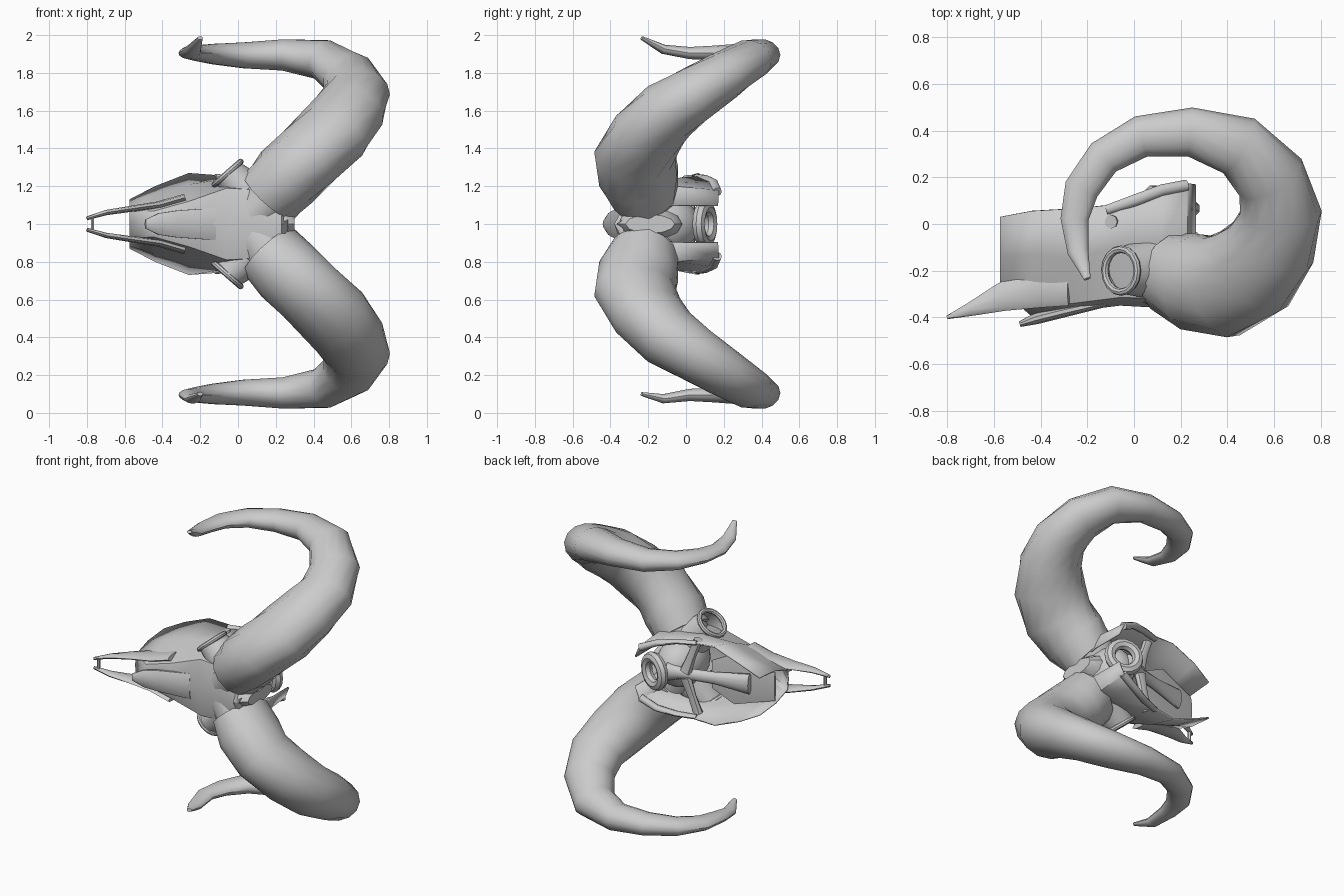
import bpy, bmesh, math
from mathutils import Vector, Matrix

cube = bpy.data.objects.get("Cube")
if cube:
    bpy.data.objects.remove(cube, do_unlink=True)

bone = bpy.data.materials.new("bone_grey")
bone.use_nodes = True
bone.diffuse_color = (0.6, 0.6, 0.6, 1)
bone.node_tree.nodes["Principled BSDF"].inputs["Base Color"].default_value = (0.6, 0.6, 0.6, 1)


def finish(name, bm, thickness=0):
    """Turn a bmesh into a smooth-shaded bone object."""
    bmesh.ops.recalc_face_normals(bm, faces=bm.faces)
    mesh = bpy.data.meshes.new(name)
    bm.to_mesh(mesh)
    bm.free()
    obj = bpy.data.objects.new(name, mesh)
    bpy.context.collection.objects.link(obj)
    mesh.materials.append(bone)
    bpy.ops.object.select_all(action='DESELECT')
    obj.select_set(True)
    bpy.context.view_layer.objects.active = obj
    bpy.ops.object.shade_smooth_by_angle(angle=math.radians(40))
    if thickness:
        mod = obj.modifiers.new("Wall", 'SOLIDIFY')
        mod.thickness = thickness
    return obj


def sweep(name, stations, sign=1, sides=14, hub=None, open_end=False):
    """Elliptical tube; stations are (x, y, height from mid plane, radius a, radius b)."""
    pts = [Vector((s[0], s[1], 1 + sign * s[2])) for s in stations]
    bm = bmesh.new()
    rings = []
    for i, p in enumerate(pts):
        t = (pts[min(i + 1, len(pts) - 1)] - pts[max(i - 1, 0)]).normalized()
        ref = Vector((p.x - hub[0], p.y - hub[1], 0)) if hub else Vector((0, 1, 0))
        a = (ref - t * ref.dot(t)).normalized()
        b = t.cross(a)
        ring = []
        for k in range(sides):
            u = math.tau * k / sides
            ring.append(bm.verts.new(p + a * math.cos(u) * stations[i][3]
                                     + b * math.sin(u) * stations[i][4]))
        rings.append(ring)
    for r, q in zip(rings, rings[1:]):
        for k in range(sides):
            n = (k + 1) % sides
            bm.faces.new((r[k], r[n], q[n], q[k]))
    bm.faces.new(rings[0])
    if not open_end:
        bm.faces.new(rings[-1])
    return finish(name, bm)


def torus(name, centre, axis, major, minor):
    """Ring of bone around an opening."""
    rot = Vector(axis).to_track_quat('Z', 'Y').to_matrix()
    bm = bmesh.new()
    grid = []
    for i in range(16):
        u = math.tau * i / 16
        grid.append([])
        for j in range(8):
            v = math.tau * j / 8
            r = major + minor * math.cos(v)
            p = Vector((r * math.cos(u), r * math.sin(u), minor * math.sin(v)))
            grid[-1].append(bm.verts.new(Vector(centre) + rot @ p))
    for i in range(16):
        for j in range(8):
            k, n = (i + 1) % 16, (j + 1) % 8
            bm.faces.new((grid[i][j], grid[k][j], grid[k][n], grid[i][n]))
    return finish(name, bm)


# Face shell: arched sections, open underneath (x, then y and half width pairs)
sections = [
    (-.575, (-.28, 0), (-.27, .07), (-.14, .115), (.03, .13)),
    (-.44, (-.395, 0), (-.355, .07), (-.13, .16), (.055, .20)),
    (-.26, (-.375, 0), (-.34, .12), (-.15, .21), (.065, .27)),
    (-.06, (-.35, 0), (-.315, .19), (-.09, .24), (.085, .255)),
    (.12, (-.36, 0), (-.32, .18), (-.08, .215), (.13, .225)),
    (.23, (-.38, 0), (-.31, .13), (-.06, .2), (.175, .18)),
    (.265, (-.37, 0), (-.28, .06), (-.06, .1), (.17, .1)),
]
bm = bmesh.new()
rows = []
for x, *half in sections:
    full = [(y, -w) for y, w in reversed(half[1:])] + half
    rows.append([bm.verts.new((x, y, 1 + w)) for y, w in full])
for r, q in zip(rows, rows[1:]):
    for k in range(len(r) - 1):
        bm.faces.new((r[k], r[k + 1], q[k + 1], q[k]))
finish("face_shell", bm, thickness=0.01)

# Braincase and the opening beneath it
bm = bmesh.new()
bmesh.ops.create_uvsphere(bm, u_segments=18, v_segments=12, radius=1)
bmesh.ops.transform(bm, verts=bm.verts, matrix=Matrix.Translation((.11, -.13, 1))
                    @ Matrix.Diagonal((.15, .2, .16, 1)))
finish("braincase", bm)
torus("spine_opening_rim", (.165, .1, 1), (.4, 1, 0), .09, .035)

# Skull base and palate
sweep("skull_base", [(.1, .06, 0, .04, .06), (0, .02, 0, .035, .035),
                     (-.2, -.03, 0, .03, .04), (-.42, -.08, 0, .03, .07)])
sweep("palate", [(-.15, -.07, 0, .012, .1), (-.3, -.09, 0, .012, .18),
                 (-.57, -.14, 0, .012, .1)], sides=10)

# Overhanging nasal bone
sweep("nasal_bone", [(-.12, -.335, 0, .02, .09), (-.32, -.38, 0, .025, .075),
                     (-.42, -.405, 0, .025, .06), (-.49, -.43, 0, .012, .025)], sides=10)
sweep("snout_bridge", [(-.77, -.39, .04, .01, .01), (-.77, -.39, -.04, .01, .01)], sides=6)

# Poll ridge between the horns
sweep("poll", [(.08, -.19, 0, .16, .15), (.25, -.19, 0, .17, .08), (.3, -.19, 0, .13, .05)],
      sides=12)

horn = [
    (.165, -.215, .145, .18, .18), (.26, -.25, .25, .215, .19), (.375, -.27, .36, .225, .185),
    (.505, -.2, .485, .22, .18), (.59, -.09, .60, .195, .17), (.63, .05, .69, .175, .15),
    (.585, .20, .785, .155, .13), (.45, .335, .87, .135, .108), (.24, .395, .895, .105, .085),
    (.03, .375, .893, .09, .07), (-.13, .285, .90, .08, .055), (-.225, .15, .905, .075, .04),
    (-.255, .02, .905, .06, .033), (-.24, -.12, .925, .045, .025),
]

for sign, label in ((1, "upper"), (-1, "lower")):
    # Curled horn, its tip bent a little differently on each side
    tip = (-.2, -.235, .985 if sign > 0 else .9, .015, .01)
    sweep(label + "_horn", horn + [tip], sign, hub=(.2, .02))
    # Bony core that joins the horn to the head
    sweep(label + "_horn_core", [(.08, -.2, .05, .15, .13), (.19, -.215, .17, .165, .16)], sign)
    # Eye socket: hollow cone with a rim
    sweep(label + "_eye_socket", [(.06, -.19, .16, .13, .12), (-.055, -.2, .27, .1, .085)],
          sign, open_end=True)
    torus(label + "_eye_rim", (-.055, -.2, 1 + sign * .27), (-.65, 0, sign * .75), .092, .016)
    # Cheek arch running back from the eye
    sweep(label + "_cheek_arch", [(-.12, .06, .25, .02, .015), (0, .1, .245, .025, .015),
                                  (.12, .145, .22, .025, .02), (.225, .165, .17, .025, .025)],
          sign, sides=10)
    # Strut between cheek arch and skull base
    sweep(label + "_base_strut", [(-.02, .03, .02, .03, .04), (-.06, .02, .14, .02, .03),
                                  (-.1, .01, .25, .03, .03)], sign, sides=8)
    # Snout prong, running back into the face
    sweep(label + "_snout_prong", [(-.8, -.4, .03, .008, .01), (-.7, -.365, .06, .03, .014),
                                   (-.57, -.315, .08, .06, .016), (-.42, -.27, .1, .09, .02),
                                   (-.28, -.27, .14, .08, .02)], sign, sides=8)
